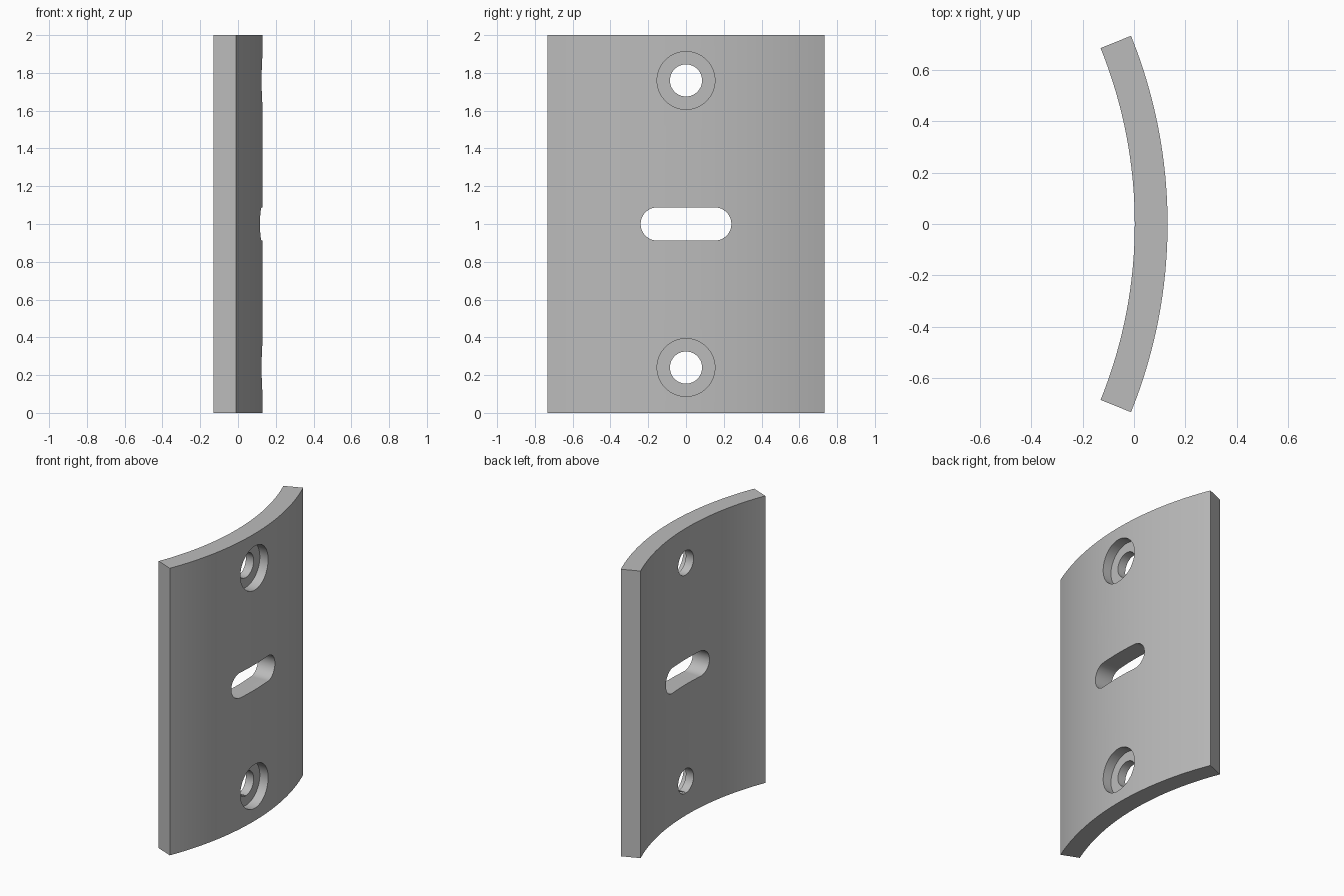
import bpy
import bmesh
from math import sin, cos, pi, radians
from mathutils import Vector

cube = bpy.data.objects.get("Cube")
if cube:
    bpy.data.objects.remove(cube, do_unlink=True)

OUTER, INNER = 1.96, 1.832      # plate radii
HALF_ANGLE = radians(22)
HEIGHT = 2.0
CENTRE_X = -1.829               # axis of the curved plate
FRONT_X = CENTRE_X + OUTER

grey = bpy.data.materials.new("plain grey")
grey.use_nodes = True
colour = (0.5, 0.5, 0.5, 1)
grey.diffuse_color = colour
grey.node_tree.nodes["Principled BSDF"].inputs["Base Color"].default_value = colour


def extrude_profile(name, points, direction):
    """Solid made by pushing a closed outline along a direction."""
    bm = bmesh.new()
    face = bm.faces.new([bm.verts.new(p) for p in points])
    moved = bmesh.ops.extrude_face_region(bm, geom=[face])["geom"]
    verts = [v for v in moved if isinstance(v, bmesh.types.BMVert)]
    bmesh.ops.translate(bm, verts=verts, vec=Vector(direction))
    bmesh.ops.recalc_face_normals(bm, faces=bm.faces)
    mesh = bpy.data.meshes.new(name)
    bm.to_mesh(mesh)
    bm.free()
    obj = bpy.data.objects.new(name, mesh)
    bpy.context.collection.objects.link(obj)
    mesh.materials.append(grey)
    return obj


def slot_cutter(name, z, radius, half_straight, start, end):
    """Round or slotted cutter running along x."""
    n = 32
    points = []
    for side in (1, -1):
        for i in range(n + (1 if half_straight else 0)):
            a = -pi / 2 + pi * i / n
            points.append((start, side * (half_straight + radius * cos(a)),
                           z + side * radius * sin(a)))
    return extrude_profile(name, points, (end - start, 0, 0))


# Curved plate
steps = 48
angles = [HALF_ANGLE * (2 * i / steps - 1) for i in range(steps + 1)]
outline = [(CENTRE_X + OUTER * cos(a), OUTER * sin(a), 0) for a in angles]
outline += [(CENTRE_X + INNER * cos(a), INNER * sin(a), 0) for a in reversed(angles)]
plate = extrude_profile("curved_plate", outline, (0, 0, HEIGHT))

# Central slot, and counterbored screw holes near each end
cutters = [slot_cutter("slot_cutter", HEIGHT / 2, 0.088, 0.152, -0.4, 0.4)]
for label, z in (("lower", 0.24), ("upper", 1.76)):
    cutters.append(slot_cutter(label + "_hole_cutter", z, 0.085, 0, -0.4, 0.4))
    cutters.append(slot_cutter(label + "_counterbore_cutter", z, 0.153, 0,
                               FRONT_X - 0.07, 0.4))

bpy.context.view_layer.objects.active = plate
plate.select_set(True)
for cutter in cutters:
    cutter.hide_render = True
    cut = plate.modifiers.new(cutter.name, "BOOLEAN")
    cut.operation = "DIFFERENCE"
    cut.solver = "EXACT"
    cut.object = cutter
    bpy.ops.object.modifier_apply(modifier=cut.name)
    bpy.data.objects.remove(cutter, do_unlink=True)

bpy.ops.object.shade_smooth_by_angle(angle=radians(30))
